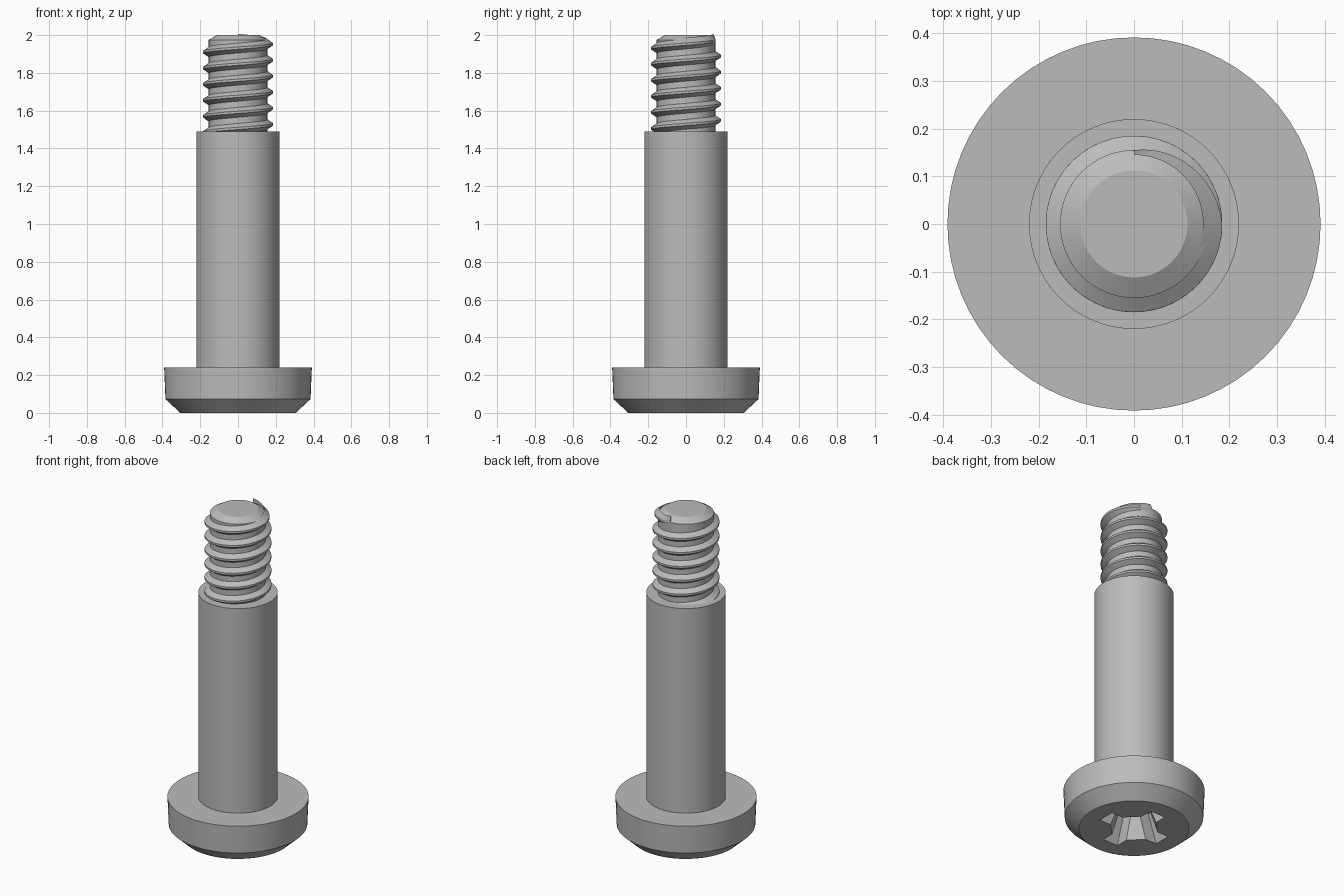
import bpy, bmesh, math

if "Cube" in bpy.data.objects:
    bpy.data.objects.remove(bpy.data.objects["Cube"])

steel = bpy.data.materials.new("steel grey")
steel.diffuse_color = (0.5, 0.5, 0.5, 1)
steel.use_nodes = True
steel.node_tree.nodes["Principled BSDF"].inputs["Base Color"].default_value = steel.diffuse_color
SEG = 64


def make_object(name, bm):
    bmesh.ops.recalc_face_normals(bm, faces=bm.faces)
    mesh = bpy.data.meshes.new(name)
    bm.to_mesh(mesh)
    bm.free()
    mesh.materials.append(steel)
    ob = bpy.data.objects.new(name, mesh)
    bpy.context.collection.objects.link(ob)
    return ob


def smooth(ob):
    bpy.ops.object.select_all(action='DESELECT')
    bpy.context.view_layer.objects.active = ob
    ob.select_set(True)
    bpy.ops.object.shade_smooth_by_angle(angle=math.radians(25))


def loft(name, loops):
    """Join stacked loops of equal length and cap both ends."""
    bm = bmesh.new()
    rings = [[bm.verts.new(p) for p in loop] for loop in loops]
    n = len(rings[0])
    for a, b in zip(rings, rings[1:]):
        for i in range(n):
            j = (i + 1) % n
            bm.faces.new((a[i], a[j], b[j], b[i]))
    bm.faces.new(rings[0][::-1])
    bm.faces.new(rings[-1])
    return make_object(name, bm)


def turned(name, profile):
    angles = [2 * math.pi * i / SEG for i in range(SEG)]
    return loft(name, [[(r * math.cos(a), r * math.sin(a), z) for a in angles]
                       for r, z in profile])


def cross_loop(z, length, half, corner):
    """Outline of a four-armed driver recess with bevelled inner corners."""
    arm = [(corner, -half), (length, -half), (length, half), (corner, half)]
    pts = []
    for q in range(4):
        c, s = round(math.cos(q * math.pi / 2)), round(math.sin(q * math.pi / 2))
        pts += [(c * x - s * y, s * x + c * y, z) for x, y in arm]
    return pts


# Head, shoulder and threaded core as one turned body
body = turned("screw_body", [
    (0.305, 0), (0.384, 0.073), (0.391, 0.24), (0.22, 0.24), (0.22, 1.49),
    (0.155, 1.49), (0.155, 1.975), (0.112, 2.0)])

# Cross recess cut into the underside of the head
cutter = loft("recess_cutter", [
    cross_loop(-0.02, 0.212, 0.053, 0.135),
    cross_loop(0.16, 0.135, 0.038, 0.065),
    cross_loop(0.20, 0.03, 0.012, 0.02)])
cutter.hide_render = True
cut = body.modifiers.new("recess", 'BOOLEAN')
cut.operation = 'DIFFERENCE'
cut.solver = 'EXACT'
cut.object = cutter
bpy.context.view_layer.objects.active = body
body.select_set(True)
bpy.ops.object.modifier_apply(modifier="recess")
bpy.data.objects.remove(cutter)
smooth(body)

# Right-handed thread, running out over its last quarter turn
PITCH, STEPS = 0.085, 48
END = 2.5 * math.pi
START = END - 6.1 * 2 * math.pi
count = int((END - START) / (2 * math.pi) * STEPS)
sections = []
for i in range(count + 1):
    a = START + (END - START) * i / count
    z = 1.91 + PITCH * (a - math.pi) / (2 * math.pi)
    fade = min(1, (END - a) / (math.pi / 2))
    tip = 0.155 + 0.03 * fade
    sections.append([(r * math.cos(a), r * math.sin(a), z + dz) for r, dz in
                     ((0.145, -0.033), (tip, -0.006), (tip, 0.006), (0.145, 0.033))])
smooth(loft("thread", sections))
